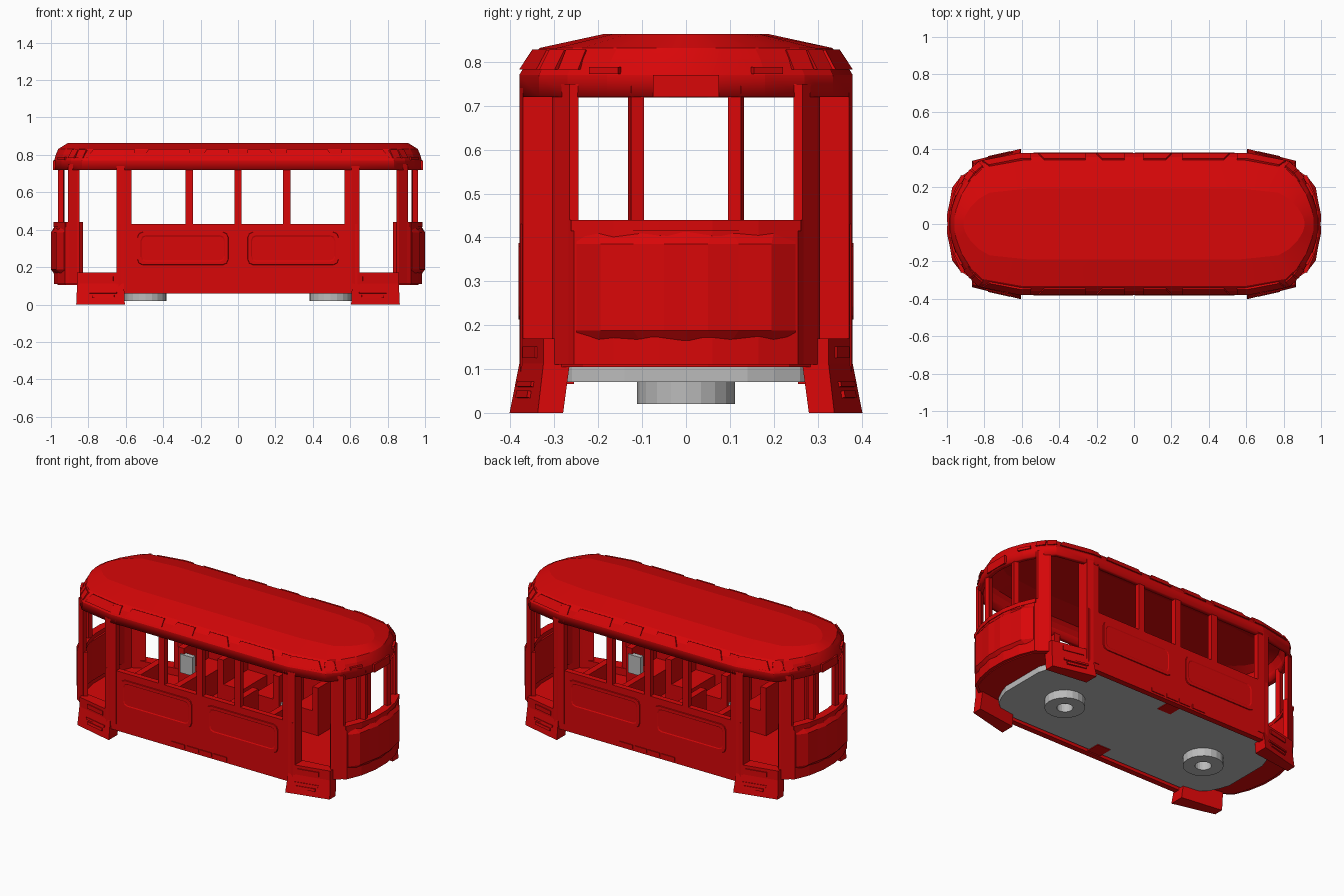
import bpy, bmesh, math
from mathutils import Matrix, Vector

if "Cube" in bpy.data.objects:
    bpy.data.objects.remove(bpy.data.objects["Cube"])


def material(name, rgb):
    m = bpy.data.materials.new(name)
    m.diffuse_color = (*rgb, 1)
    m.use_nodes = True
    m.node_tree.nodes["Principled BSDF"].inputs["Base Color"].default_value = m.diffuse_color
    return m


RED = material("tram red", (0.69, 0.002, 0.0025))
GREY = material("chassis grey", (0.5, 0.5, 0.5))

ONE = [(1, 1)]
ENDS = [(1, 1), (-1, 1)]
SIDES = [(1, 1), (1, -1)]
TURN = [(1, 1), (-1, -1)]
ALL = [(1, 1), (-1, 1), (1, -1), (-1, -1)]


def build(name, parts, mat=RED, copies=ONE):
    """parts: list of (verts, faces); mirrored copies are joined in one object."""
    bm = bmesh.new()
    for sx, sy in copies:
        for verts, faces in parts:
            vs = [bm.verts.new((v[0] * sx, v[1] * sy, v[2])) for v in verts]
            for f in faces:
                bm.faces.new([vs[i] for i in f])
    bmesh.ops.recalc_face_normals(bm, faces=bm.faces)
    me = bpy.data.meshes.new(name)
    bm.to_mesh(me)
    bm.free()
    me.materials.append(mat)
    ob = bpy.data.objects.new(name, me)
    bpy.context.collection.objects.link(ob)
    return ob


def loft(rings, caps=(True, True)):
    n = len(rings[0])
    verts = [v for r in rings for v in r]
    faces = [(k * n + i, k * n + (i + 1) % n, (k + 1) * n + (i + 1) % n, (k + 1) * n + i)
             for k in range(len(rings) - 1) for i in range(n)]
    if caps[0]:
        faces.append(tuple(range(n)))
    if caps[1]:
        faces.append(tuple(range((len(rings) - 1) * n, len(rings) * n)))
    return verts, faces


def prism(pts, z0, z1, top=None):
    return loft([[(x, y, z0) for x, y in pts], [(x, y, z1) for x, y in (top or pts)]])


def box(x0, x1, y0, y1, z0, z1):
    return prism([(x0, y0), (x1, y0), (x1, y1), (x0, y1)], z0, z1)


def plate(centre, size, yaw=0, tilt=0):
    v, f = box(*[s * h for s in size for h in (-.5, .5)])
    m = Matrix.Translation(centre) @ Matrix.Rotation(yaw, 4, 'Z') @ Matrix.Rotation(tilt, 4, 'X')
    return [m @ Vector(p) for p in v], f


def full(q):
    """Closed plan outline from one quarter that ends at or near y = 0."""
    half = q + [(x, -y) for x, y in reversed(q)]
    return half + [(-x, -y) for x, y in half]


def band(pts, k):
    """Curved end wall: outer line plus the same line pulled inward."""
    c = .5
    return pts + [(c + (x - c) * k, y * k) for x, y in reversed(pts)]


# Roof shell
eave = full([(.61, .38), (.84, .335), (.90, .27), (.95, .18), (.98, .09), (.99, .03)])
levels = [(.72, .995, 1), (.77, .993, 1), (.805, .983, .945), (.832, .97, .875), (.863, .92, .5)]
roof = build("roof", [loft([[(x * a, y * b, z) for x, y in eave] for z, a, b in levels], (False, True))])
sol = roof.modifiers.new("thickness", 'SOLIDIFY')
sol.thickness = .03
sol.offset = -1
bpy.context.view_layer.objects.active = roof
roof.select_set(True)
bpy.ops.object.shade_smooth_by_angle(angle=math.radians(10))


# Raised slanted plates around the roof edge
def roof_strip(x0, x1, y0, y1, slant=.03):
    d = Vector((x1 - x0, y1 - y0)).normalized()
    n = Vector((-d.y, d.x))

    def pt(x, y, off, z):
        return (x + n.x * off, y + n.y * off, z)
    rings = []
    for dy in (-.008, .006):
        rings.append([pt(x0, y0, dy - .004, .783), pt(x1, y1, dy - .004, .783),
                      pt(x1 - d.x * slant, y1 - d.y * slant, dy - .034, .825 + dy * .5), pt(x0, y0, dy - .034, .825 + dy * .5)])
    return loft(rings)


strips = [roof_strip(a, b, .378, .378) for a, b in ((.05, .20), (.26, .51))]
strips += [roof_strip(.55, .61, .378, .378, 0), roof_strip(.61, .81, .378, .339),
           roof_strip(.83, .87, .333, .298, 0), roof_strip(.878, .91, .29, .245, 0)]
build("roof_plates", strips, RED, ALL)
build("end_lamp_strips", [plate((.94, .185, .78), (.075, .014, .016), -1.08)], RED, ALL)
build("destination_box", [box(.96, .99, -.075, .075, .72, .77)], RED, ENDS)

# Side walls and window posts
build("side_wall", [box(-.64, .64, .342, .377, .06, .43)], RED, SIDES)
build("window_post", [box(x - .02, x + .02, .345, .377, .43, .73) for x in (-.26, 0, .26)], RED, SIDES)
build("door_jamb", [prism([(.57, .38), (.61, .38), (.65, .372), (.65, .30), (.62, .30), (.57, .345)],
                          .10, .74)], RED, ALL)


# Raised rounded frames on the side panels
def rounded(x0, x1, z0, z1, r, y):
    out = []
    for cx, cz, a0 in ((x1 - r, z1 - r, 0), (x0 + r, z1 - r, 90), (x0 + r, z0 + r, 180), (x1 - r, z0 + r, 270)):
        for s in (0, 45, 90):
            a = math.radians(a0 + s)
            out.append((cx + r * math.cos(a), y, cz + r * math.sin(a)))
    return out


build("side_panel", [loft([rounded(.05, .54, .21, .39, .03, .372), rounded(.053, .537, .213, .387, .03, .382),
                           rounded(.07, .52, .23, .37, .025, .382), rounded(.075, .515, .235, .365, .025, .379)])],
      RED, ALL)
build("skirt_plates", [box(a, b, .37, .382, .072, .096) for a, b in ((.005, .085), (.10, .19))], RED, ALL)

# Rounded end walls
low = [(.85, .302), (.868, .29), (.925, .255), (.962, .165), (.983, .06)]
low_full = low + [(x, -y) for x, y in reversed(low)]
build("end_wall", [prism(band(low_full, .94), .11, .44)], RED, ENDS)

# Faceted bulging panel on each end
face_y = [(.93, .25), (.972, .195), (.985, .12), (1.0, .05)]
outer = face_y + [(.998, 0)] + [(x, -y) for x, y in reversed(face_y)]
inner = [(.91, .25), (.93, .1), (.93, -.1), (.91, -.25)]
wall = [(.915, .25), (.945, .2), (.972, .105), (.976, .06), (.984, 0)]
wall += [(x, -y) for x, y in wall[-2::-1]]


def ring(front, z):
    return [(x, y, z) for x, y in front + inner[::-1]]


build("end_panel", [loft([ring(wall, .165), ring(outer, .188), ring(outer, .385), ring(wall, .412)])], RED, ENDS)
build("end_sill", [prism(band([(.925, .262), (.965, .165), (.987, .06), (.987, -.06), (.965, -.165),
                               (.925, -.262)], .9), .415, .44)], RED, ENDS)

# End window posts
build("corner_post", [prism([(.848, .305), (.86, .30), (.908, .265), (.908, .245), (.89, .245), (.848, .275)],
                            .11, .75)], RED, ALL)
build("end_window_post", [plate((.945, .114, .59), (.03, .03, .31), -.25)], RED, ALL)

# Door sills, flared steps and their treads
plan = [(.61, .38), (.86, .325), (.86, .265), (.61, .30)]
foot = [(.605, .402), (.865, .338), (.865, .28), (.605, .315)]
build("door_sill", [prism(plan, .11, .17)], RED, ALL)
build("entry_step", [prism(foot, 0, .112, plan)], RED, ALL)
yaw = -.22
build("step_plates", [plate((.73, .353, .138), (.13, .012, .026), yaw),
                      plate((.72, .363, .065), (.15, .014, .012), yaw, .18),
                      plate((.72, .368, .042), (.12, .014, .016), yaw, .18)], RED, ALL)

# Floor
floor = full([(.61, .36), (.84, .30), (.92, .235), (.95, .14), (.965, .05)])
build("floor", [prism(floor, .105, .125)])

# Seats: cushion and backrest in rows on both sides
seats = []
for x in (.13, .40):
    seats += [box(x - .09, x + .06, .10, .34, .12, .27), box(x + .04, x + .08, .10, .34, .12, .42)]
build("seats", seats, RED, ALL)
build("grey_screen", [box(-.46, -.375, .09, .12, .27, .385)], GREY, TURN)

# Chassis plate with red clips
chassis = full([(.62, .33), (.70, .30), (.75, .26), (.78, .20), (.80, .14)])
build("chassis_plate", [prism(chassis, .07, .105)], GREY)
build("chassis_clips", [box(-.045, .045, .255, .345, .066, .1)], RED, SIDES)


# Ring-shaped mounts below the chassis
def circle(r, z, n=20):
    return [(.495 + r * math.cos(2 * math.pi * i / n), r * math.sin(2 * math.pi * i / n), z) for i in range(n)]


build("bogie_ring", [loft([circle(.045, .075), circle(.045, .02), circle(.112, .02), circle(.112, .075)],
                          (False, False))], GREY, ENDS)
